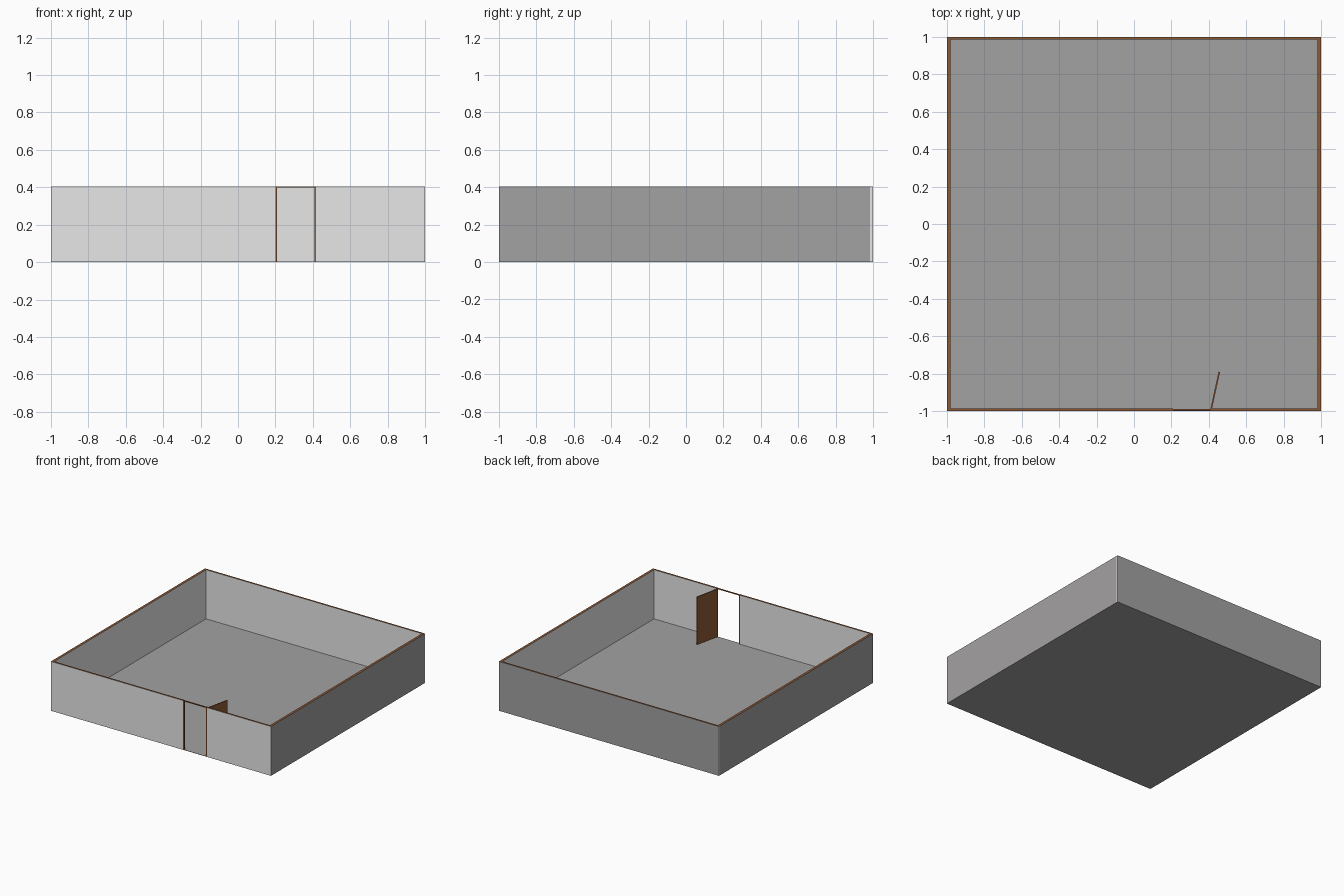
import bpy, bmesh, math
from mathutils import Matrix, Vector

if "Cube" in bpy.data.objects:
    bpy.data.objects.remove(bpy.data.objects["Cube"])


def material(name, rgb):
    m = bpy.data.materials.new(name)
    m.diffuse_color = (*rgb, 1)
    m.use_nodes = True
    m.node_tree.nodes["Principled BSDF"].inputs["Base Color"].default_value = m.diffuse_color
    return m


LIGHT = material("light_plaster", (0.8, 0.8, 0.8))
GREY = material("warm_grey", (0.37, 0.36, 0.36))
WOOD = material("brown_wood", (0.27, 0.10, 0.035))

H = 0.405      # wall top
F = 0.002      # floor thickness
T = 0.015      # front and back wall thickness
S = 0.02       # side wall thickness


def box(name, lo, hi, mats, rule=None, matrix=None):
    """Box between two corners; rule(normal) picks the material slot."""
    lo, hi = Vector(lo), Vector(hi)
    bm = bmesh.new()
    bmesh.ops.create_cube(bm, size=1, matrix=Matrix.Translation((lo + hi) / 2)
                          @ Matrix.Diagonal((*(hi - lo), 1)))
    bm.normal_update()
    if rule:
        for f in bm.faces:
            f.material_index = rule(f.normal)
    me = bpy.data.meshes.new(name)
    bm.to_mesh(me)
    bm.free()
    for m in mats:
        me.materials.append(m)
    ob = bpy.data.objects.new(name, me)
    if matrix:
        ob.matrix_world = matrix
    bpy.context.collection.objects.link(ob)
    return ob


def wall(name, lo, hi, outer=None):
    """Light wall with a wood top and, if given, a grey outer face."""
    def rule(n):
        if n.z > 0.5:
            return 2
        return 1 if outer and n.dot(Vector(outer)) > 0.5 else 0
    box(name, lo, hi, (LIGHT, GREY, WOOD), rule)


# floor slab
box("floor", (-1, -1, 0), (1, 1, F), [GREY])

# back and side walls
wall("back_wall", (-1, 1 - T, F), (1, 1, H), (0, 1, 0))
wall("left_wall", (-1, -1 + T, F), (-1 + S, 1 - T, H), (-1, 0, 0))
wall("right_wall", (1 - S, -1 + T, F), (1, 1 - T, H), (1, 0, 0))

# front wall either side of the doorway; outer corner ends are grey
wall("front_wall_left", (-1, -1, F), (0.2, -1 + T, H), (-1, 0, 0))
wall("front_wall_right", (0.418, -1, F), (1, -1 + T, H), (1, 0, 0))

# door frame
for name, x in (("left_jamb", 0.2), ("right_jamb", 0.41)):
    box(name, (x, -1, F), (x + 0.008, -1 + T, H), [WOOD])
box("lintel", (0.208, -0.997, 0.398), (0.41, -0.988, H), [WOOD])

# open door leaf, swung inward on the right jamb
hinge = Matrix.Translation((0.412, -0.99, 0)) @ Matrix.Rotation(math.radians(77.6), 4, 'Z')
box("door", (0, -0.004, 0.005), (0.205, 0.004, 0.397), [WOOD], matrix=hinge)
